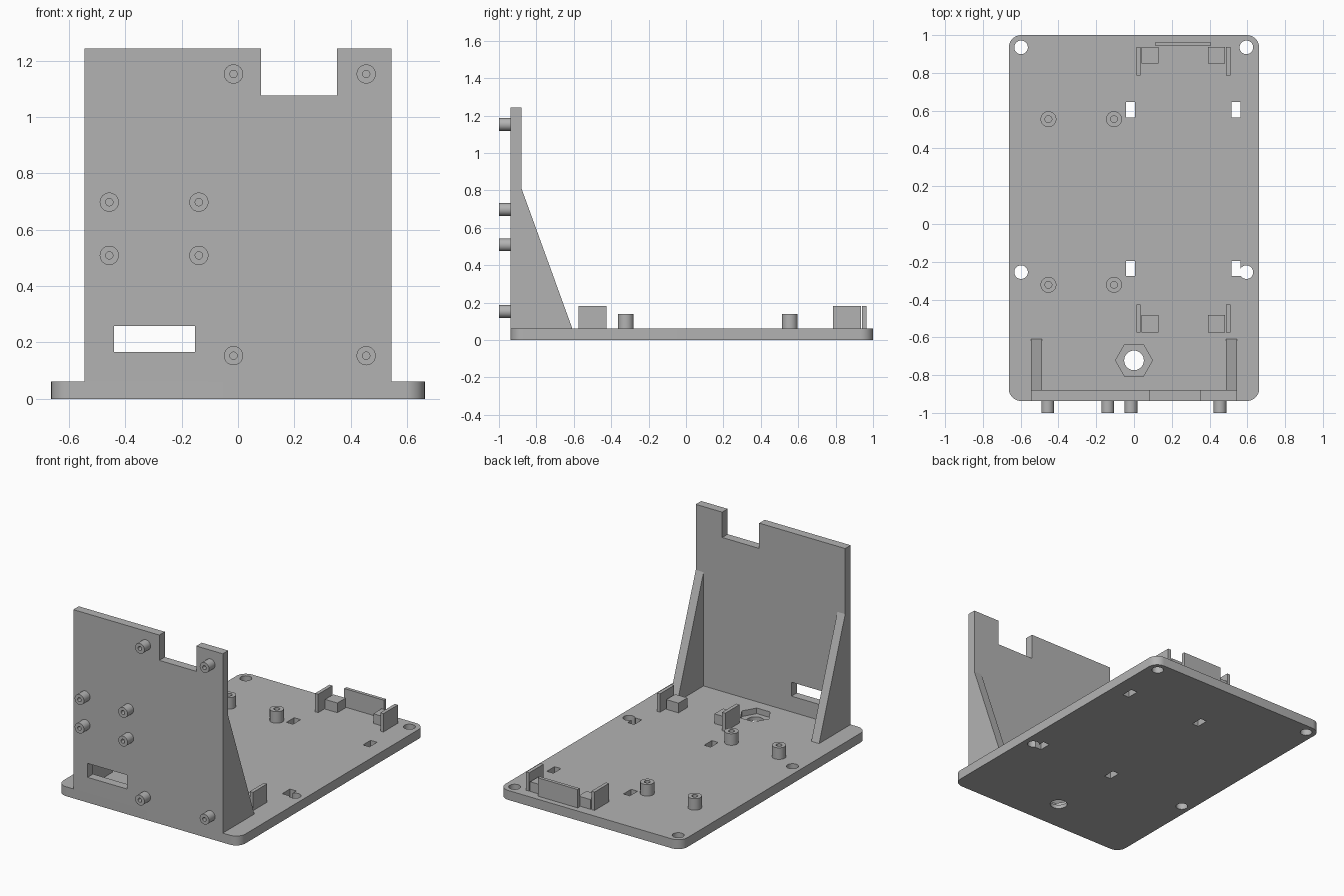
import bpy, bmesh, math
from mathutils import Matrix, Vector

if "Cube" in bpy.data.objects:
    bpy.data.objects.remove(bpy.data.objects["Cube"], do_unlink=True)

grey = bpy.data.materials.new("plain grey")
grey.use_nodes = True
grey.diffuse_color = (0.45, 0.45, 0.45, 1)
grey.node_tree.nodes["Principled BSDF"].inputs["Base Color"].default_value = grey.diffuse_color


def add_object(name, bm):
    bmesh.ops.recalc_face_normals(bm, faces=bm.faces)
    mesh = bpy.data.meshes.new(name)
    bm.to_mesh(mesh)
    bm.free()
    mesh.materials.append(grey)
    obj = bpy.data.objects.new(name, mesh)
    bpy.context.collection.objects.link(obj)
    return obj


def activate(obj):
    bpy.ops.object.select_all(action='DESELECT')
    obj.select_set(True)
    bpy.context.view_layer.objects.active = obj


def smooth(obj):
    activate(obj)
    bpy.ops.object.shade_smooth_by_angle(angle=math.radians(35))


def prism(name, points, place, depth):
    """Extrude an outline; place maps each 2D point to 3D."""
    bm = bmesh.new()
    face = bm.faces.new([bm.verts.new(place(a, b)) for a, b in points])
    new = bmesh.ops.extrude_face_region(bm, geom=[face])["geom"]
    verts = [v for v in new if isinstance(v, bmesh.types.BMVert)]
    bmesh.ops.translate(bm, verts=verts, vec=depth)
    return add_object(name, bm)


def box(name, x, y, z):
    corners = [(x[0], y[0]), (x[1], y[0]), (x[1], y[1]), (x[0], y[1])]
    return prism(name, corners, lambda a, b: (a, b, z[0]), (0, 0, z[1] - z[0]))


def circle(cx, cy, r, n, start=0.0, sweep=math.tau):
    return [(cx + r * math.cos(start + sweep * i / n),
             cy + r * math.sin(start + sweep * i / n)) for i in range(n)]


def post(name, x, y, r, z0, z1, n=40):
    return prism(name, circle(x, y, r, n), lambda a, b: (a, b, z0), (0, 0, z1 - z0))


def cut(obj, cutter):
    mod = obj.modifiers.new("cut", 'BOOLEAN')
    mod.operation, mod.solver, mod.object = 'DIFFERENCE', 'EXACT', cutter
    activate(obj)
    bpy.ops.object.modifier_apply(modifier=mod.name)
    bpy.data.objects.remove(cutter, do_unlink=True)


def standoff(name, r, hole, length, matrix):
    """Hollow screw post, turned from a profile about its own z."""
    bm = bmesh.new()
    ring = [bm.verts.new((a, 0, b)) for a, b in
            ((r, 0), (r, length), (hole, length), (hole, 0))]
    edges = [bm.edges.new((ring[i], ring[i - 1])) for i in range(4)]
    bmesh.ops.spin(bm, geom=ring + edges, cent=(0, 0, 0), axis=(0, 0, 1),
                   angle=math.tau, steps=32, use_merge=True)
    bmesh.ops.remove_doubles(bm, verts=bm.verts, dist=1e-5)
    bm.transform(matrix)
    smooth(add_object(name, bm))


TOP = 0.062      # upper face of the base
FRONT = -0.937   # outer face of the wall
BACK = -0.88     # inner face of the wall

# Base plate with rounded corners
rad, outline = 0.066, []
for i, (cx, cy) in enumerate([(0.597, 0.934), (-0.597, 0.934),
                              (-0.597, FRONT + rad), (0.597, FRONT + rad)]):
    outline += circle(cx, cy, rad, 10, i * math.pi / 2, math.pi / 2)
    end = (i + 1) * math.pi / 2
    outline.append((cx + rad * math.cos(end), cy + rad * math.sin(end)))
base = prism("base_plate", outline, lambda a, b: (a, b, 0), (0, 0, TOP))

# Corner holes, strap slots and the nut pocket
for x in (-0.598, 0.595):
    for y in (0.935, -0.255):
        cut(base, post("hole_cutter", x, y, 0.036, -0.1, 0.2))
for x in (-0.042, 0.516):
    for y in (0.565, -0.276):
        cut(base, box("slot_cutter", (x, x + 0.047), (y, y + 0.08), (-0.1, 0.2)))
cut(base, post("nut_cutter", 0, -0.722, 0.098, 0.025, 0.2, 6))
cut(base, post("bolt_cutter", 0, -0.722, 0.052, -0.1, 0.2))
smooth(base)

# Upright wall with a notch in its upper edge and a cable window
wall = box("front_wall", (-0.545, 0.545), (FRONT, BACK), (TOP, 1.244))
cut(wall, box("notch_cutter", (0.082, 0.352), (-1.1, -0.7), (1.077, 1.4)))
cut(wall, box("window_cutter", (-0.441, -0.153), (-1.1, -0.7), (0.166, 0.258)))

# Triangular braces behind the wall
for side, x in (("right", -0.545), ("left", 0.488)):
    prism(side + "_brace", [(BACK, TOP), (-0.608, TOP), (BACK, 0.812)],
          lambda a, b: (x, a, b), (0.057, 0, 0))

# Standoffs on the base
for x in (-0.453, -0.106):
    for y in (0.555, -0.322):
        standoff("base_standoff", 0.042, 0.018, 0.076,
                 Matrix.Translation((x, y, TOP)))

# Standoffs on the wall, pointing forward
forward = Matrix.Rotation(math.pi / 2, 4, 'X')
for xs, zs in (((-0.016, 0.455), (0.153, 1.153)),
               ((-0.457, -0.139), (0.509, 0.698))):
    for x in xs:
        for z in zs:
            standoff("wall_standoff", 0.034, 0.013, -1 * (-1 - FRONT),
                     Matrix.Translation(Vector((x, FRONT, z))) @ forward)

# Holder corners: thin side fins and low support blocks
for end, fin_y, block_y in (("rear", (0.785, 0.936), (0.85, 0.936)),
                            ("front", (-0.574, -0.426), (-0.574, -0.482))):
    for fin_x, block_x in (((0.012, 0.035), (0.04, 0.13)),
                           ((0.488, 0.511), (0.392, 0.481))):
        box(end + "_holder_fin", fin_x, fin_y, (TOP, 0.183))
        box(end + "_holder_block", block_x, block_y, (TOP, 0.126))

# Rear stop bar of the holder
box("rear_stop_bar", (0.115, 0.405), (0.942, 0.964), (TOP, 0.183))
